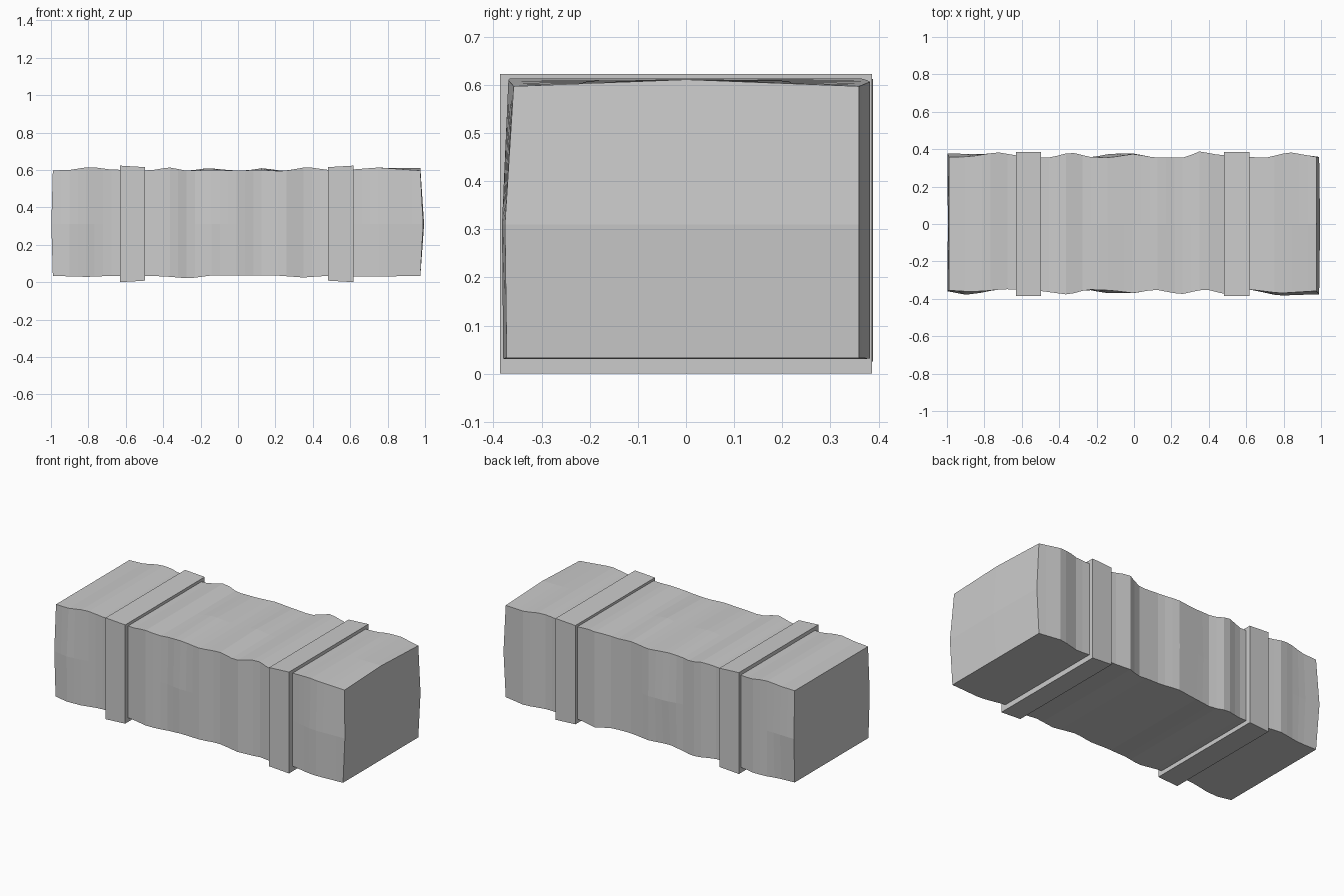
import bpy, bmesh

if "Cube" in bpy.data.objects:
    bpy.data.objects.remove(bpy.data.objects["Cube"])

# Outline of the bale along its length, read as (x, value) points
TOP = [(-1, .597), (-.9, .6), (-.79, .617), (-.68, .602), (-.47, .597), (-.37, .614), (-.27, .595),
       (-.16, .6), (0, .597), (.13, .6), (.24, .593), (.37, .616), (.48, .6), (.62, .603), (.75, .613), (.97, .597)]
BOTTOM = [(-1, .034), (-.8, .028), (-.68, .034), (-.47, .034), (-.37, .029), (-.26, .02), (-.14, .036),
          (.2, .036), (.35, .025), (.48, .034), (.7, .03), (.97, .033)]
BACK = [(-1, .358), (-.88, .36), (-.73, .384), (-.64, .368), (-.49, .355), (-.44, .356), (-.34, .384), (-.235, .358),
        (-.13, .355), (0, .375), (.11, .355), (.27, .355), (.35, .388), (.45, .37), (.7, .353), (.83, .384), (.98, .358)]
FRONT = [(-1, .353), (-.92, .36), (-.82, .36), (-.69, .348), (-.5, .358), (-.35, .378), (-.25, .35), (-.12, .355),
         (0, .37), (.11, .35), (.25, .376), (.38, .348), (.48, .374), (.62, .35), (.78, .37), (.97, .358)]
# Extra bulge at half height (sides) and half depth (top)
BACK_MID = [(-1, .02), (-.88, .014), (-.8, 0), (-.22, 0), (-.13, .02), (0, .003), (.05, 0)]
FRONT_MID = [(-1, .004), (-.9, .018), (-.8, .006), (-.75, 0), (-.25, 0), (-.15, .016), (0, 0), (.62, 0), (.75, .012), (.97, .018)]
TOP_MID = [(-.27, 0), (-.16, .01), (-.03, 0), (.06, 0), (.13, .01), (.24, .002), (.28, 0), (.78, 0), (.97, .014)]


def sample(points, x):
    if x <= points[0][0]:
        return points[0][1]
    for (x0, v0), (x1, v1) in zip(points, points[1:]):
        if x <= x1:
            return v0 + (v1 - v0) * (x - x0) / (x1 - x0)
    return points[-1][1]


def finish(name, bm):
    bmesh.ops.recalc_face_normals(bm, faces=bm.faces)
    mesh = bpy.data.meshes.new(name)
    bm.to_mesh(mesh)
    bm.free()
    obj = bpy.data.objects.new(name, mesh)
    bpy.context.collection.objects.link(obj)
    return obj


def loft(name, rings, caps):
    """Skin closed rings, then close each end with the given index loops."""
    bm = bmesh.new()
    vs = [[bm.verts.new(p) for p in ring] for ring in rings]
    n = len(vs[0])
    for a, b in zip(vs, vs[1:]):
        for i in range(n):
            j = (i + 1) % n
            bm.faces.new((a[i], a[j], b[j], b[i]))
    for ring, end in ((vs[0], -1), (vs[-1], 1)):
        if caps:
            # bulged end: quads around a middle vertex
            c = ring[0].co
            mid = bm.verts.new((.995 * end, 0, .31))
            for i in range(1, n, 2):
                bm.faces.new((ring[i], ring[(i + 1) % n], ring[(i + 2) % n], mid))
        else:
            bm.faces.new(ring)
    return finish(name, bm)


# Straw bale body: wavy box with eight points per cross-section
rings = []
N = 44
for k in range(N + 1):
    x = -.99 + 1.965 * k / N
    t, b = sample(TOP, x), sample(BOTTOM, x)
    yb, yf = sample(BACK, x), sample(FRONT, x)
    m = sample(FRONT_MID, x)
    mb = sample(BACK_MID, x)
    xm = x + (.015 if k == N else -.008 if k == 0 else 0)
    zm = .31
    rings.append([(x, -yf - m * .8, b), (x, 0, b), (x, yb, b), (xm, yb + mb, zm), (x, yb, t),
                  (x, 0, t + sample(TOP_MID, x)), (x, -yf, t), (xm, -yf - m, zm)])
loft("bale_body", rings, True)

# Two straps, slightly deeper on their outer edge
for name, x0, x1, s in (("left_strap", -.63, -.497, 1), ("right_strap", .482, .617, -1)):
    strap = []
    for x, outer in ((x0, s > 0), (x1, s < 0)):
        g = 0 if outer else .008
        strap.append([(x, -.386, g), (x, .386, g), (x, .386, .623 - g), (x, -.386, .623 - g)])
    loft(name, strap, False)
